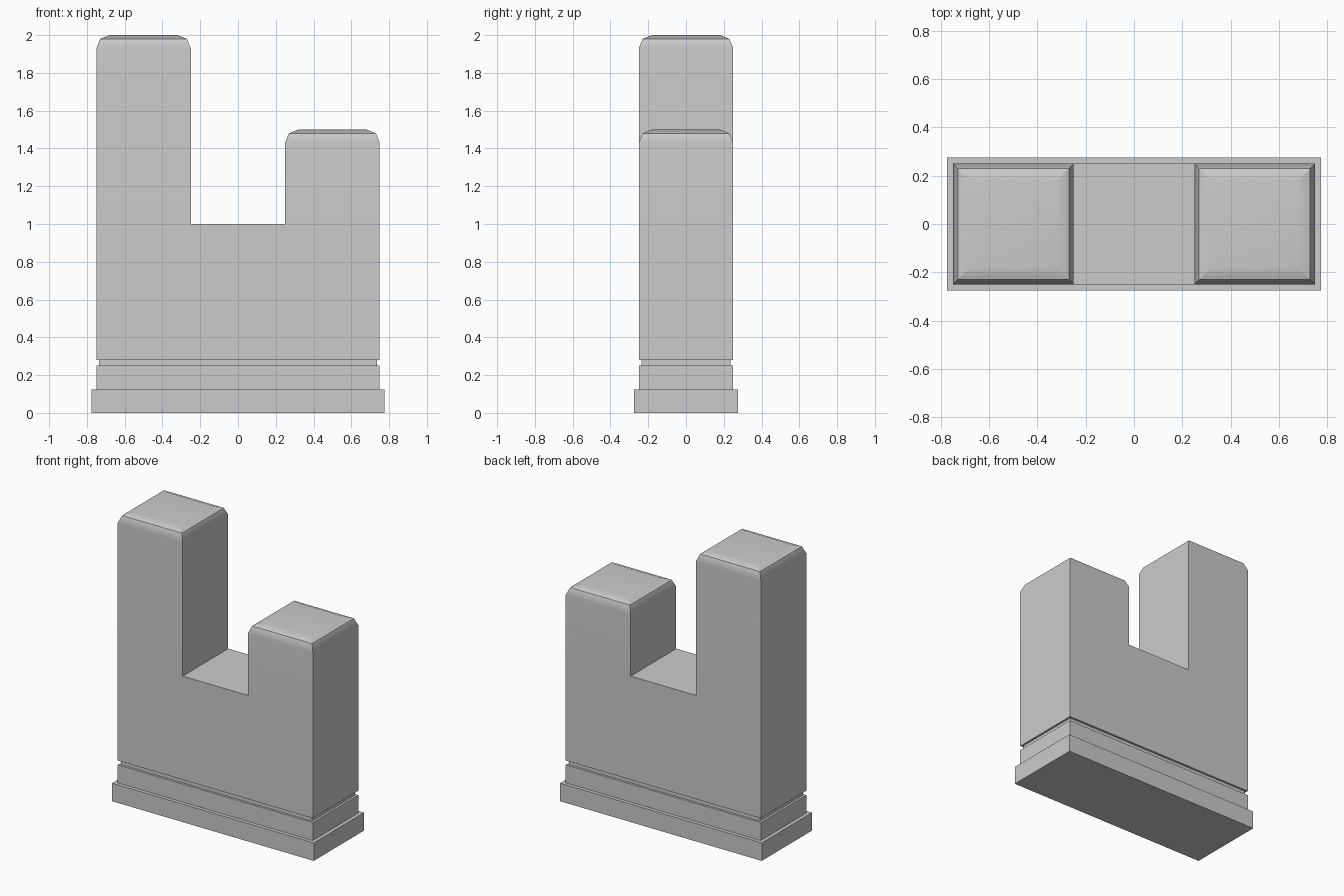
import bpy, bmesh, math

if "Cube" in bpy.data.objects:
    bpy.data.objects.remove(bpy.data.objects["Cube"])


def loft(bm, cx, rings, bottom=False, top=False):
    """Stack rectangles (half_x, half_y, z) centred on cx and skin them."""
    loops = [[bm.verts.new((cx + sx * hx, sy * hy, z))
              for sx, sy in ((-1, -1), (1, -1), (1, 1), (-1, 1))]
             for hx, hy, z in rings]
    for a, b in zip(loops, loops[1:]):
        for i in range(4):
            j = (i + 1) % 4
            bm.faces.new((a[i], a[j], b[j], b[i]))
    if bottom:
        bm.faces.new(loops[0][::-1])
    if top:
        bm.faces.new(loops[-1])
    return loops


def finish(bm, name, smooth=False):
    mesh = bpy.data.meshes.new(name)
    bm.to_mesh(mesh)
    bm.free()
    obj = bpy.data.objects.new(name, mesh)
    bpy.context.collection.objects.link(obj)
    if smooth:
        bpy.ops.object.select_all(action='DESELECT')
        obj.select_set(True)
        bpy.context.view_layer.objects.active = obj
        bpy.ops.object.shade_smooth_by_angle(angle=math.radians(30))
        wn = obj.modifiers.new("weighted_normals", 'WEIGHTED_NORMAL')
        wn.keep_sharp = True
    return obj


# Stepped base: foot, plinth, recessed groove and the lip under the body
bm = bmesh.new()
loft(bm, 0, [(0.775, 0.275, 0), (0.775, 0.275, 0.125),
             (0.75, 0.25, 0.125), (0.75, 0.25, 0.25),
             (0.735, 0.235, 0.25), (0.735, 0.235, 0.28),
             (0.75, 0.25, 0.28)], bottom=True)
finish(bm, "stepped_base")

# Lower wall with the flat sill between the towers
bm = bmesh.new()
loft(bm, 0, [(0.75, 0.25, 0.28), (0.75, 0.25, 1.0)])
loft(bm, 0, [(0.25, 0.25, 1.0)], top=True)
finish(bm, "lower_wall")

# Tall and short towers with rounded top edges
for name, x, h in (("tall_tower", -0.5, 2.0), ("short_tower", 0.5, 1.5)):
    bm = bmesh.new()
    profile = [(0.25, 1.0), (0.25, h - 0.07), (0.23, h - 0.02), (0.18, h)]
    loft(bm, x, [(r, r, z) for r, z in profile], top=True)
    finish(bm, name, smooth=True)
